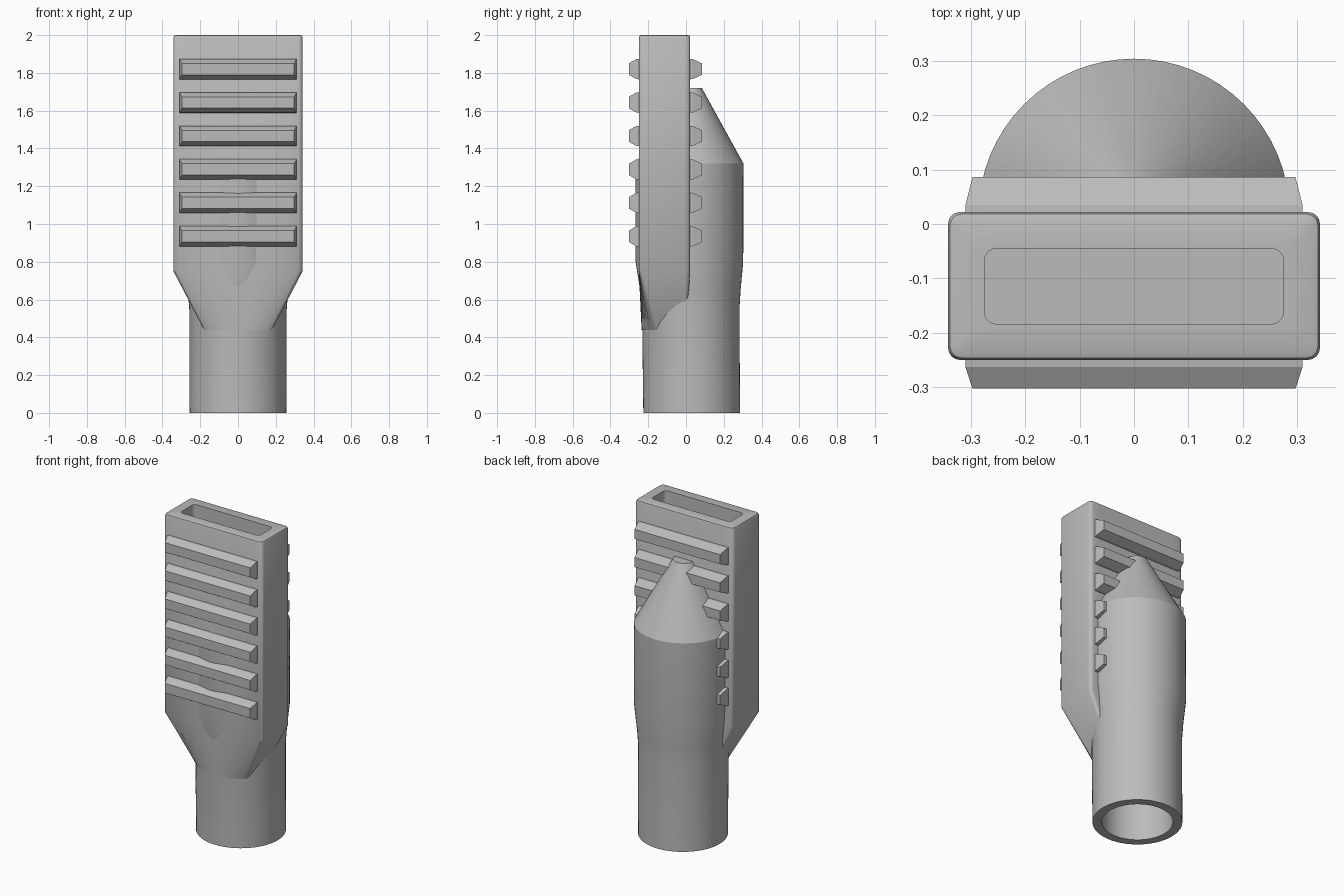
import bpy, bmesh, math

cube = bpy.data.objects.get("Cube")
if cube:
    bpy.data.objects.remove(cube, do_unlink=True)

grey = bpy.data.materials.new("plain_grey")
grey.use_nodes = True
colour = (0.5, 0.5, 0.5, 1)
grey.diffuse_color = colour
grey.node_tree.nodes["Principled BSDF"].inputs["Base Color"].default_value = colour


def loft(name, rings, angle=30):
    """Skin a list of equal-length point rings and cap both ends."""
    bm = bmesh.new()
    loops = [[bm.verts.new(p) for p in ring] for ring in rings]
    n = len(loops[0])
    for a, b in zip(loops, loops[1:]):
        for i in range(n):
            j = (i + 1) % n
            bm.faces.new((a[i], a[j], b[j], b[i]))
    bm.faces.new(loops[0][::-1])
    bm.faces.new(loops[-1])
    bmesh.ops.recalc_face_normals(bm, faces=bm.faces[:])
    mesh = bpy.data.meshes.new(name)
    bm.to_mesh(mesh)
    bm.free()
    mesh.materials.append(grey)
    obj = bpy.data.objects.new(name, mesh)
    bpy.context.collection.objects.link(obj)
    bpy.ops.object.select_all(action='DESELECT')
    obj.select_set(True)
    bpy.context.view_layer.objects.active = obj
    bpy.ops.object.shade_smooth_by_angle(angle=math.radians(angle))
    return obj


def circle(z, cy, r, n=64, front=-1.0):
    """Ring in the horizontal plane, optionally flattened at the front."""
    turn = [2 * math.pi * i / n for i in range(n)]
    return [(r * math.cos(t), max(front, cy + r * math.sin(t)), z) for t in turn]


def rounded_rect(z, hx, y0, y1, r, steps=16):
    """Rounded rectangle with its long edges subdivided."""
    pts = []
    corners = ((hx - r, y0 + r, -90), (hx - r, y1 - r, 0),
               (r - hx, y1 - r, 90), (r - hx, y0 + r, 180))
    for k, (cx, cy, start) in enumerate(corners):
        for i in range(5):
            t = math.radians(start + i * 22.5)
            pts.append((cx + r * math.cos(t), cy + r * math.sin(t), z))
        if k % 2:
            x0, x1 = cx, -cx
            y = y1 if k == 1 else y0
            pts += [(x0 + (x1 - x0) * i / steps, y, z) for i in range(1, steps)]
    return pts


# Flat body: curved shoulder, straight sides, softened rim and recessed slot
HALF, FRONT, BACK = 0.342, -0.25, 0.022
base = rounded_rect(0.75, HALF, FRONT, BACK, 0.022)
shoulder = []
for x, y, z in base:
    sx = x * 0.18 / HALF
    arc = 0.027 - math.sqrt(0.262 ** 2 - sx ** 2)
    shoulder.append((sx, arc - arc * (y - FRONT) / (BACK - FRONT), 0.44))
loft("flat_body", [
    shoulder, base,
    rounded_rect(1.988, HALF, FRONT, BACK, 0.022),
    rounded_rect(1.997, HALF - 0.004, FRONT + 0.004, BACK - 0.004, 0.02),
    rounded_rect(2.0, HALF - 0.012, FRONT + 0.012, BACK - 0.012, 0.015),
    rounded_rect(2.0, 0.275, -0.184, -0.045, 0.022),
    rounded_rect(1.65, 0.275, -0.184, -0.045, 0.022)])

# Round tube: bore, wall, swollen upper half and cone
loft("round_tube", [
    circle(0.7, 0.03, 0.203), circle(0, 0.03, 0.203),
    circle(0, 0.03, 0.256), circle(0.55, 0.025, 0.258),
    circle(0.65, 0.023, 0.266), circle(0.8, 0.018, 0.285),
    circle(1.32, 0.018, 0.286), circle(1.72, 0.022, 0.062, front=0.01)], 25)


# Grip ribs on the front and back
def rib_ring(z, y, hx, hz):
    return [(-hx, y, z - hz), (hx, y, z - hz), (hx, y, z + hz), (-hx, y, z + hz)]


for i in range(6):
    z = 0.935 + i * 0.177
    for side, wall, tip in (("front", FRONT, -0.303), ("back", BACK, 0.086)):
        out = 1 if tip > wall else -1
        loft(f"{side}_rib_{i + 1}", [
            rib_ring(z, wall - out * 0.01, 0.31, 0.055),
            rib_ring(z, wall + out * 0.013, 0.31, 0.053),
            rib_ring(z, tip, 0.297, 0.03)], 10)
